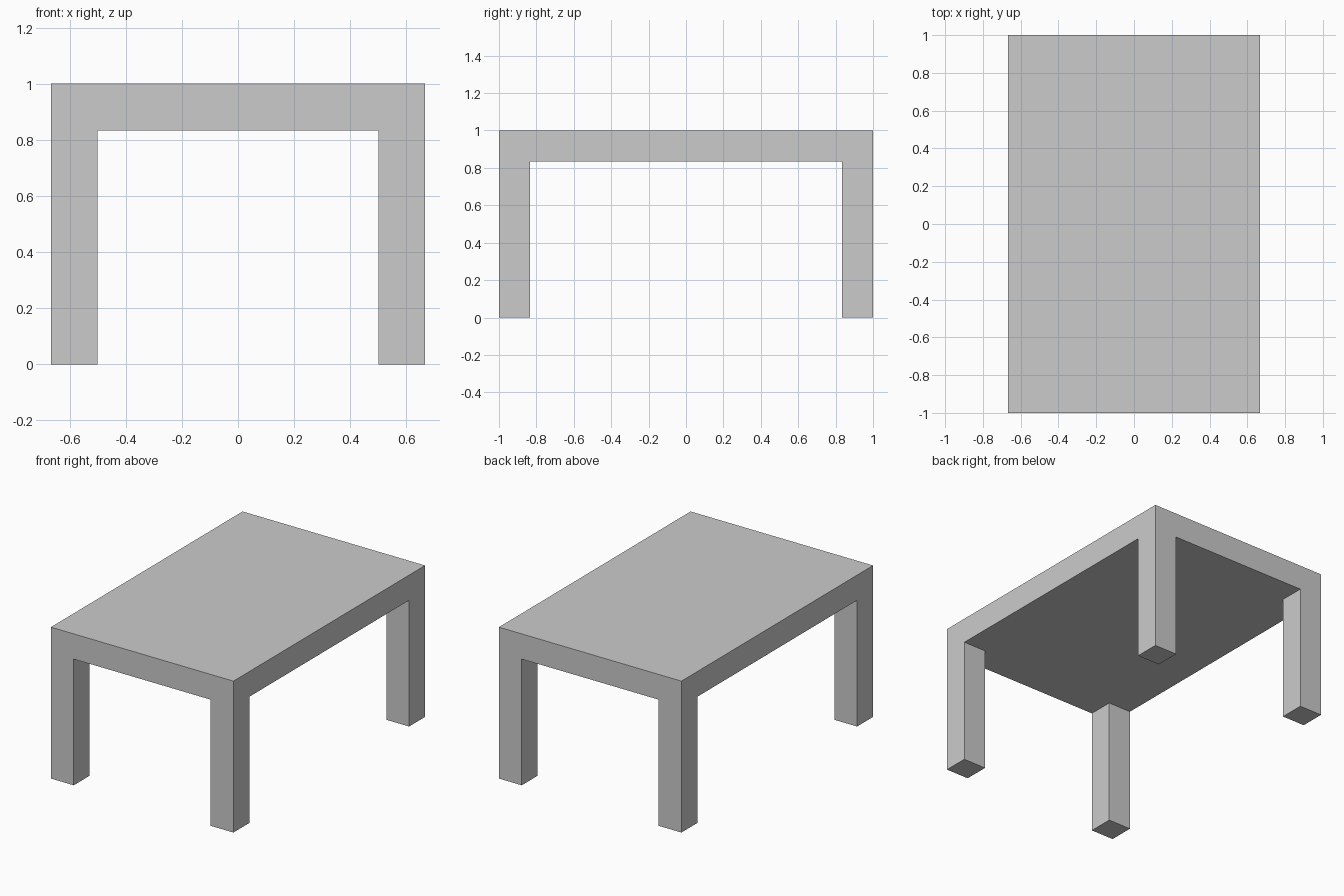
import bpy, bmesh
from mathutils import Vector

if "Cube" in bpy.data.objects:
    bpy.data.objects.remove(bpy.data.objects["Cube"])

HALF_X, HALF_Y, HEIGHT = 2 / 3, 1.0, 1.0
T = 1 / 6  # slab thickness and leg width

# Tabletop slab
bm = bmesh.new()
bmesh.ops.create_cube(bm, size=1)
bmesh.ops.scale(bm, vec=(2 * HALF_X, 2 * HALF_Y, T), verts=bm.verts)
bmesh.ops.translate(bm, vec=(0, 0, HEIGHT - T / 2), verts=bm.verts)

# Cut lines along the inner sides of the legs
for axis, half in ((Vector((1, 0, 0)), HALF_X), (Vector((0, 1, 0)), HALF_Y)):
    for side in (-1, 1):
        bmesh.ops.bisect_plane(bm, geom=bm.verts[:] + bm.edges[:] + bm.faces[:],
                               plane_co=axis * side * (half - T), plane_no=axis)

# Legs: extrude the four corner squares of the underside to the floor
bm.normal_update()
corners = []
for f in bm.faces:
    c = f.calc_center_median()
    if f.normal.z < -0.9 and abs(c.x) > HALF_X - T and abs(c.y) > HALF_Y - T:
        corners.append(f)
for f in corners:
    new = bmesh.ops.extrude_discrete_faces(bm, faces=[f])["faces"][0]
    bmesh.ops.translate(bm, vec=(0, 0, T - HEIGHT), verts=new.verts)

# Merge coplanar faces back into clean flat sides
bmesh.ops.dissolve_limit(bm, angle_limit=0.01, verts=bm.verts, edges=bm.edges)
bmesh.ops.recalc_face_normals(bm, faces=bm.faces)

mesh = bpy.data.meshes.new("table")
bm.to_mesh(mesh)
bm.free()
bpy.context.collection.objects.link(bpy.data.objects.new("table", mesh))
